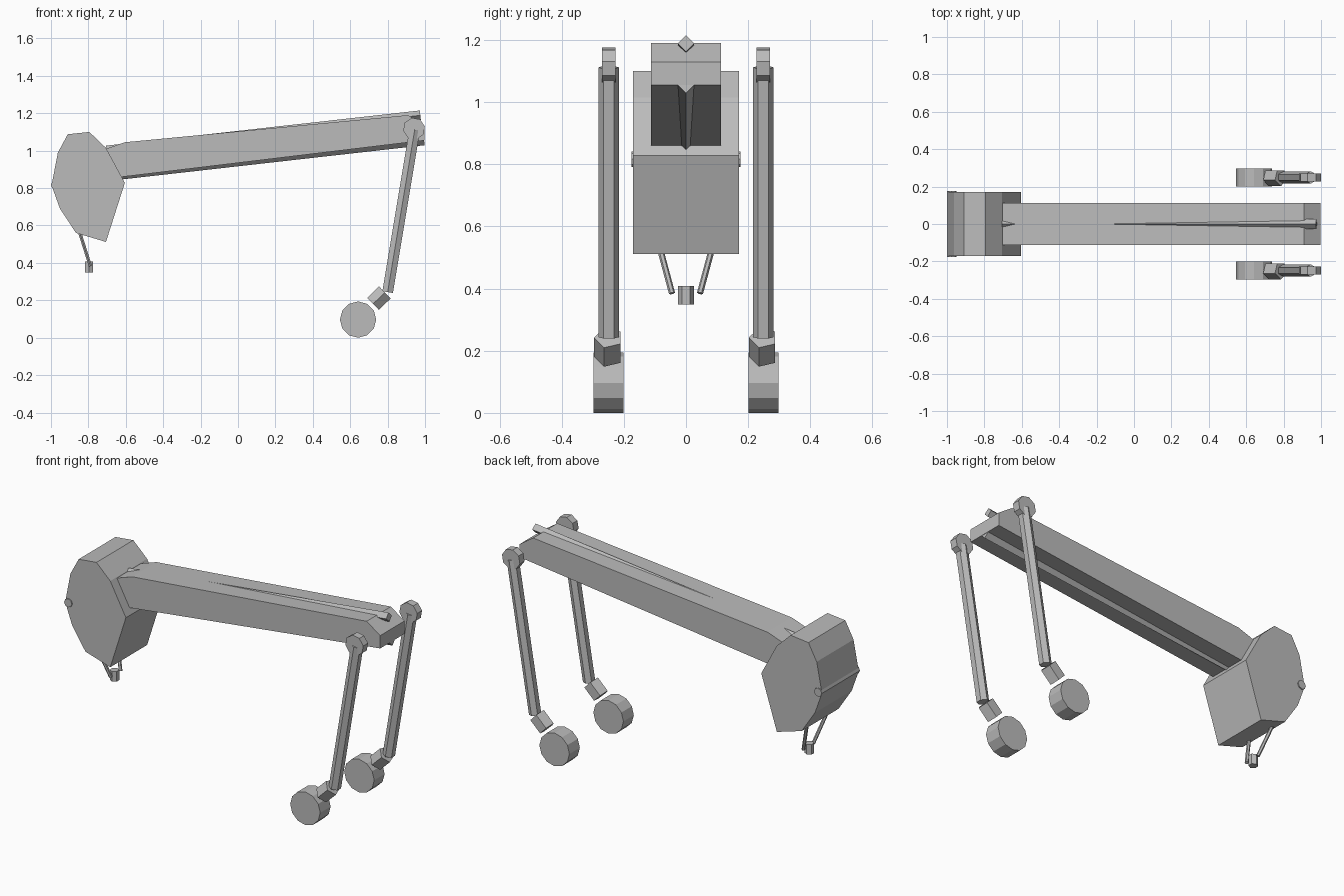
import bpy, bmesh, math
from mathutils import Vector, Matrix

cube = bpy.data.objects.get("Cube")
if cube:
    bpy.data.objects.remove(cube, do_unlink=True)

# Single plain grey for everything
GREY = (0.5, 0.5, 0.5, 1)
grey = bpy.data.materials.new("plain_grey")
grey.use_nodes = True
grey.diffuse_color = GREY
grey.node_tree.nodes["Principled BSDF"].inputs["Base Color"].default_value = GREY


def finish(name, bm):
    bmesh.ops.recalc_face_normals(bm, faces=bm.faces)
    mesh = bpy.data.meshes.new(name)
    bm.to_mesh(mesh)
    bm.free()
    mesh.materials.append(grey)
    obj = bpy.data.objects.new(name, mesh)
    bpy.context.collection.objects.link(obj)
    return obj


def prism(name, profile, half_width):
    """Side profile (x, z) extruded evenly across y."""
    bm = bmesh.new()
    face = bm.faces.new([bm.verts.new((x, -half_width, z)) for x, z in profile])
    new = bmesh.ops.extrude_face_region(bm, geom=[face])["geom"]
    verts = [v for v in new if isinstance(v, bmesh.types.BMVert)]
    bmesh.ops.translate(bm, verts=verts, vec=(0, 2 * half_width, 0))
    return finish(name, bm)


def rod(name, start, end, radius, sides, toward=(0, -1, 0)):
    """Capped bar from start to end, with one corner pointing toward a direction."""
    start, end = Vector(start), Vector(end)
    axis = (end - start).normalized()
    u = Vector(toward)
    u = (u - axis * u.dot(axis)).normalized()
    v = axis.cross(u)
    bm = bmesh.new()
    rings = []
    for centre in (start, end):
        angles = [math.tau * i / sides for i in range(sides)]
        rings.append([bm.verts.new(centre + radius * (u * math.cos(a) + v * math.sin(a)))
                      for a in angles])
    for i in range(sides):
        j = (i + 1) % sides
        bm.faces.new((rings[0][i], rings[0][j], rings[1][j], rings[1][i]))
    for ring in rings:
        bm.faces.new(ring)
    return finish(name, bm)


def drum(name, x, y, z, half_width, radius, sides, tilt=0):
    """Bar lying along y, centred on a point."""
    toward = (math.cos(tilt), 0, math.sin(tilt))
    return rod(name, (x, y - half_width, z), (x, y + half_width, z), radius, sides, toward)


# Faceted head with a pivot pin along its outer edge
prism("head", [(-0.997, 0.815), (-0.963, 0.99), (-0.91, 1.088), (-0.795, 1.1),
               (-0.706, 1.015), (-0.605, 0.828), (-0.706, 0.512), (-0.866, 0.56),
               (-0.952, 0.69)], 0.17)
drum("head_pin", -0.975, 0, 0.817, 0.176, 0.025, 8)

# Long beam with a diamond rail sunk into its top and underside
prism("beam", [(-0.706, 1.01), (-0.605, 1.045), (0.909, 1.19), (0.997, 1.13),
               (0.997, 1.055), (-0.62, 0.86), (-0.706, 0.87)], 0.112)
rod("top_rail", (-0.704, 0, 1.001), (0.975, 0, 1.189), 0.026, 4)
rod("bottom_rail", (-0.66, 0, 0.868), (0.995, 0, 1.055), 0.026, 4)

# Hanging cylinder and its two stays
rod("hanging_weight", (-0.797, 0, 0.349), (-0.797, 0, 0.408), 0.025, 6)

for side, s in (("left", 1), ("right", -1)):
    rod(side + "_stay", (-0.855, s * 0.1, 0.59), (-0.79, s * 0.045, 0.385), 0.01, 6)
    # Leg: hub, strut, ankle and wheel
    y = s * 0.249
    drum(side + "_hub", 0.941, y, 1.118, 0.022, 0.059, 8, math.radians(12))
    rod(side + "_strut", (0.945, y, 1.112), (0.8, y, 0.244), 0.033, 6)
    rod(side + "_ankle", (0.722, y, 0.181), (0.785, y, 0.242), 0.047, 5)
    drum(side + "_wheel", 0.642, y, 0.097, 0.048, 0.097, 12)
